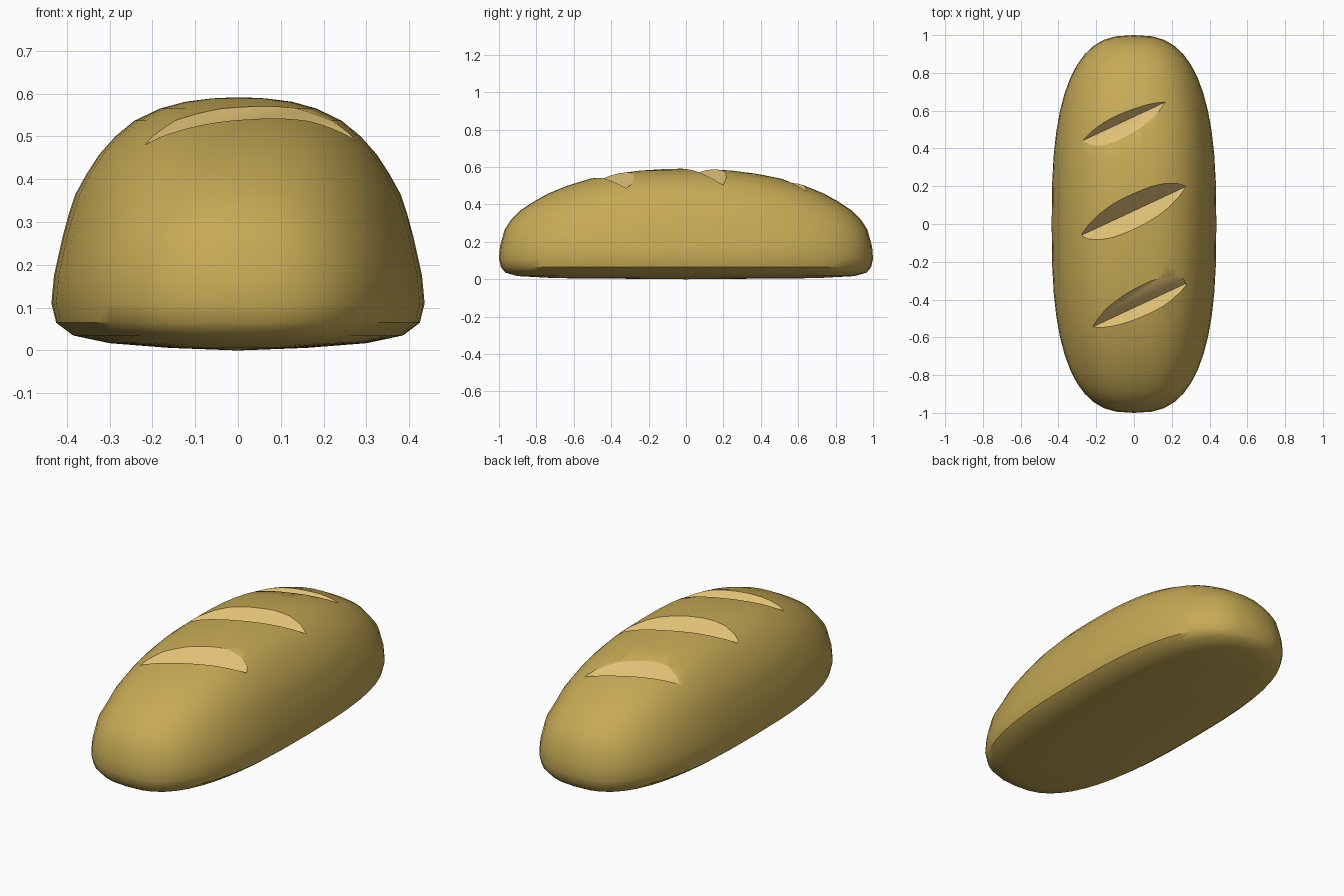
import bpy
import bmesh
from math import sin, cos, pi, radians, sqrt, copysign

if "Cube" in bpy.data.objects:
    bpy.data.objects.remove(bpy.data.objects["Cube"])


def material(name, color):
    m = bpy.data.materials.new(name)
    m.diffuse_color = (*color, 1)
    m.use_nodes = True
    m.node_tree.nodes["Principled BSDF"].inputs["Base Color"].default_value = m.diffuse_color
    return m


crust = material("crust", (0.56, 0.40, 0.09))
crumb = material("crumb", (0.74, 0.53, 0.18))

# Loaf levels: height, half width, half length
LEVELS = [
    (0.006, 0.16, 0.70), (0.017, 0.30, 0.90), (0.035, 0.385, 0.965),
    (0.065, 0.425, 0.99), (0.11, 0.436, 1.0), (0.175, 0.43, 0.995),
    (0.265, 0.41, 0.97), (0.32, 0.395, 0.935), (0.365, 0.38, 0.89),
    (0.412, 0.354, 0.82), (0.457, 0.325, 0.74), (0.50, 0.287, 0.635),
    (0.537, 0.242, 0.515), (0.565, 0.184, 0.37), (0.581, 0.127, 0.245),
    (0.589, 0.065, 0.12),
]
SEGMENTS = 48


def rounded(t, n):
    return copysign(abs(t) ** (2 / n), t)


# Loaf body: stacked superellipse outlines closed by a point at each end
bm = bmesh.new()
rings = []
for z, a, b in LEVELS:
    n = 2.7 if z < 0.3 else 2.5
    ring = []
    for i in range(SEGMENTS):
        t = 2 * pi * i / SEGMENTS
        ring.append(bm.verts.new((a * rounded(cos(t), n), b * rounded(sin(t), n), z)))
    rings.append(ring)
bottom = bm.verts.new((0, 0, 0))
top = bm.verts.new((0, 0, 0.592))
for i in range(SEGMENTS):
    j = (i + 1) % SEGMENTS
    for lo, hi in zip(rings, rings[1:]):
        bm.faces.new((lo[i], lo[j], hi[j], hi[i]))
    bm.faces.new((bottom, rings[0][j], rings[0][i]))
    bm.faces.new((top, rings[-1][i], rings[-1][j]))
bmesh.ops.recalc_face_normals(bm, faces=bm.faces)
mesh = bpy.data.meshes.new("loaf")
bm.to_mesh(mesh)
bm.free()
loaf = bpy.data.objects.new("loaf", mesh)
bpy.context.collection.objects.link(loaf)
mesh.materials.append(crust)
mesh.materials.append(crumb)

# Diagonal scores: boxes standing on a long edge, cut out of the crust
SIZE = 0.3
cutters = []
for y, z in ((-0.443, 0.48), (0.07, 0.503), (0.568, 0.47)):
    bpy.ops.mesh.primitive_cube_add(
        size=1, location=(0, y, z + SIZE / sqrt(2)),
        rotation=(radians(45), 0, radians(25)))
    cutter = bpy.context.object
    cutter.name = "score_cutter"
    cutter.scale = (0.605, SIZE, SIZE)
    cutter.hide_render = True
    cutter.data.materials.append(crust)
    cutter.data.materials.append(crumb)
    for p in cutter.data.polygons:
        p.material_index = 1
    mod = loaf.modifiers.new("score", 'BOOLEAN')
    mod.operation = 'DIFFERENCE'
    mod.solver = 'EXACT'
    mod.object = cutter
    cutters.append(cutter)

bpy.ops.object.select_all(action='DESELECT')
loaf.select_set(True)
bpy.context.view_layer.objects.active = loaf
for mod in list(loaf.modifiers):
    bpy.ops.object.modifier_apply(modifier=mod.name)
for cutter in cutters:
    bpy.data.objects.remove(cutter)
bpy.ops.object.shade_smooth_by_angle(angle=radians(35))
